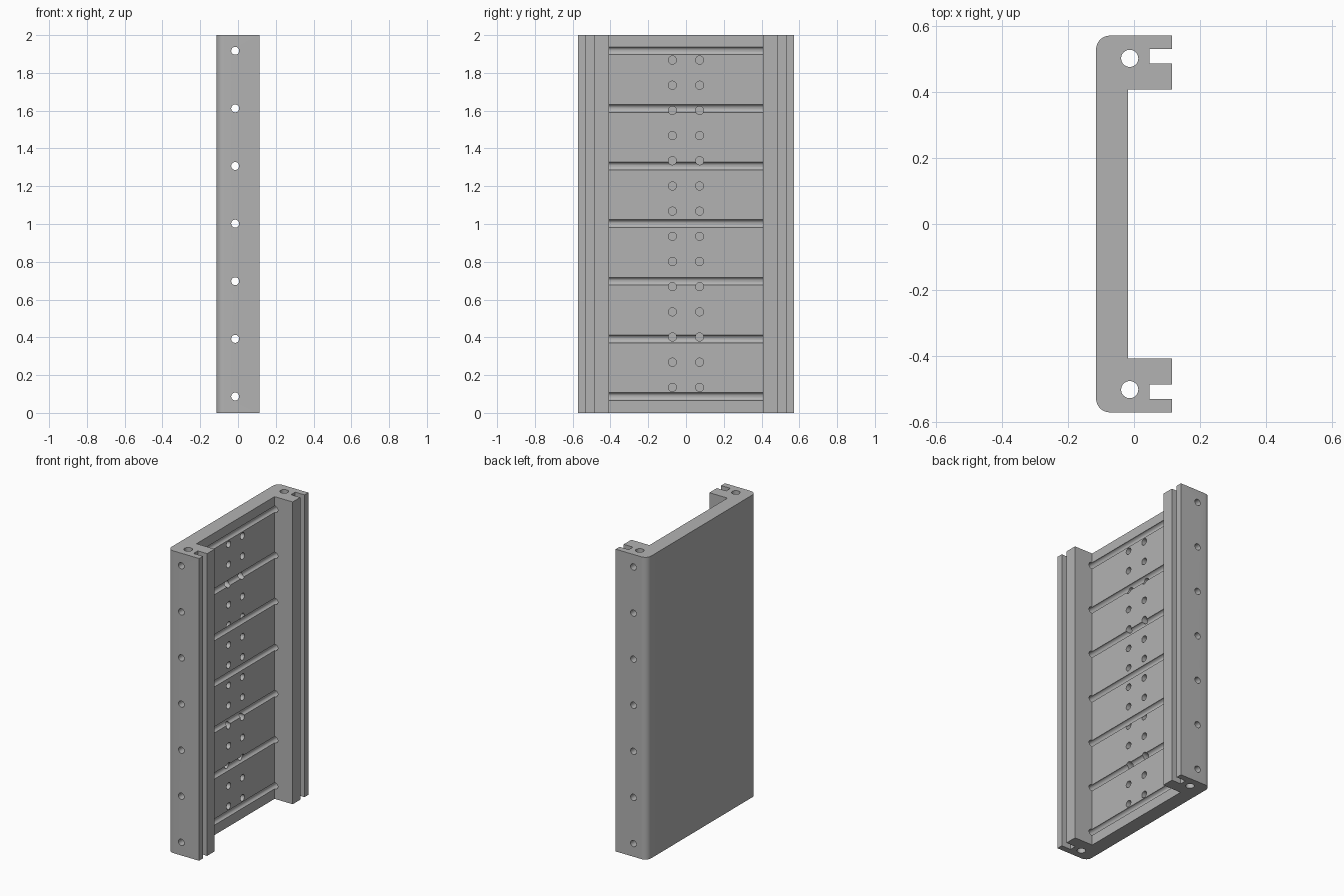
import bpy, bmesh, math
from mathutils import Matrix, Vector

cube = bpy.data.objects.get("Cube")
if cube:
    bpy.data.objects.remove(cube, do_unlink=True)

HEIGHT = 2.0
BACK, FACE, FRONT = -0.115, -0.018, 0.115   # x of outer web face, inner web face, flange tips
OUTER, INNER = 0.571, 0.408                 # y of flange sides
SLOT_IN, SLOT_OUT, SLOT_X = 0.487, 0.531, 0.047
FILLET = 0.042

grey = bpy.data.materials.new("plain grey")
grey.use_nodes = True
colour = (0.45, 0.45, 0.45, 1)
grey.diffuse_color = colour
grey.node_tree.nodes["Principled BSDF"].inputs["Base Color"].default_value = colour


def make_object(name, bm):
    bmesh.ops.recalc_face_normals(bm, faces=bm.faces)
    mesh = bpy.data.meshes.new(name)
    bm.to_mesh(mesh)
    bm.free()
    mesh.materials.append(grey)
    obj = bpy.data.objects.new(name, mesh)
    bpy.context.collection.objects.link(obj)
    return obj


def drill(target, name, centres, axis, radius, depth):
    """Cut a row of round holes, all along one axis."""
    bm = bmesh.new()
    turn = Vector((0, 0, 1)).rotation_difference(Vector(axis)).to_matrix().to_4x4()
    for c in centres:
        bmesh.ops.create_cone(bm, cap_ends=True, segments=32, radius1=radius,
                              radius2=radius, depth=depth,
                              matrix=Matrix.Translation(c) @ turn)
    cutter = make_object(name, bm)
    cutter.hide_render = True
    mod = target.modifiers.new(name, 'BOOLEAN')
    mod.operation = 'DIFFERENCE'
    mod.solver = 'EXACT'
    mod.object = cutter
    bpy.context.view_layer.objects.active = target
    bpy.ops.object.modifier_apply(modifier=name)
    bpy.data.objects.remove(cutter, do_unlink=True)


# Channel: half of the section, mirrored, then extruded upward
half = [(FACE, INNER), (FRONT, INNER), (FRONT, SLOT_IN), (SLOT_X, SLOT_IN),
        (SLOT_X, SLOT_OUT), (FRONT, SLOT_OUT), (FRONT, OUTER)]
for i in range(9):
    a = math.pi / 2 * (1 + i / 8)
    half.append((BACK + FILLET + FILLET * math.cos(a),
                 OUTER - FILLET + FILLET * math.sin(a)))
section = half + [(x, -y) for x, y in reversed(half)]
bm = bmesh.new()
base = bm.faces.new([bm.verts.new((x, y, 0)) for x, y in section])
new = bmesh.ops.extrude_face_region(bm, geom=[base])["geom"]
bmesh.ops.translate(bm, vec=(0, 0, HEIGHT),
                    verts=[v for v in new if isinstance(v, bmesh.types.BMVert)])
channel = make_object("slotted_channel", bm)

# Cross bores through both flanges, leaving grooves in the web
drill(channel, "cross_bores",
      [(-0.015, 0, 0.087 + 0.305 * i) for i in range(7)], (0, 1, 0), 0.021, 1.5)

# Long bores up each flange
drill(channel, "long_bores",
      [(-0.013, s * 0.502, 1) for s in (-1, 1)], (0, 0, 1), 0.026, 2.4)

# Two columns of blind holes in the web
drill(channel, "blind_holes",
      [(FACE, s * 0.072, 0.135 + 0.1333 * i) for i in range(14) for s in (-1, 1)],
      (1, 0, 0), 0.0215, 0.13)

# Smooth the fillets and bores, keep the edges sharp
bpy.ops.object.select_all(action='DESELECT')
channel.select_set(True)
bpy.context.view_layer.objects.active = channel
bpy.ops.object.shade_smooth_by_angle(angle=math.radians(30))
